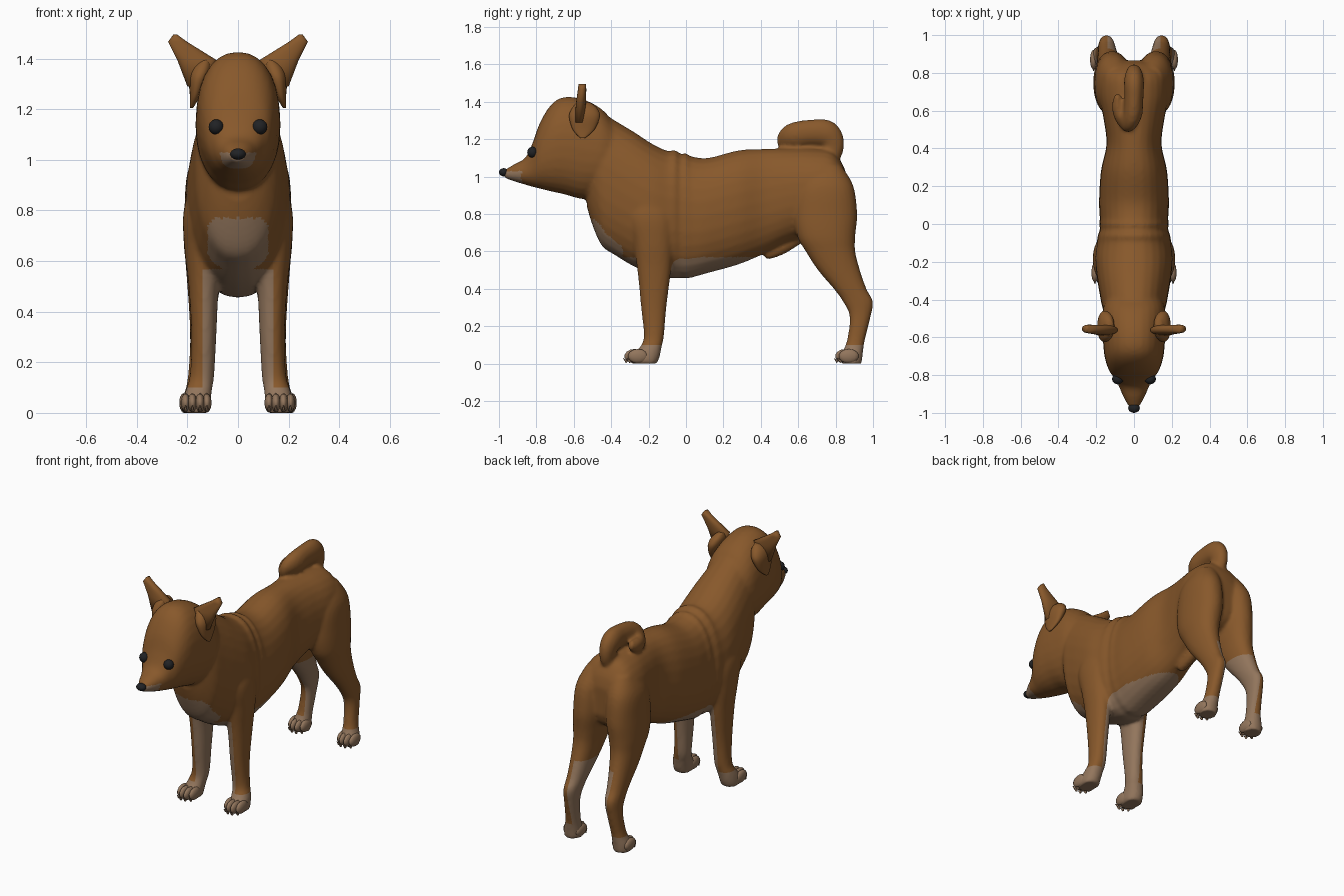
import bpy, bmesh
from math import sin, cos, pi, copysign
from mathutils import Vector, Matrix

cube = bpy.data.objects.get("Cube")
if cube:
    bpy.data.objects.remove(cube)


def material(name, rgb):
    m = bpy.data.materials.new(name)
    m.use_nodes = True
    m.diffuse_color = (*rgb, 1)
    m.node_tree.nodes["Principled BSDF"].inputs["Base Color"].default_value = (*rgb, 1)
    return m


BROWN = material("brown_fur", (0.245, 0.098, 0.024))
PALE = material("pale_fur", (0.29, 0.18, 0.108))
BLACK = material("black", (0.015, 0.016, 0.018))


def spline(rows, steps=5):
    """Catmull-Rom interpolation of station rows."""
    rows = [Vector(r) for r in rows]
    pts = [rows[0]] + rows + [rows[-1]]
    out = []
    for a, b, c, d in zip(pts, pts[1:], pts[2:], pts[3:]):
        for i in range(steps):
            t = i / steps
            out.append(b + (c - a) * (t / 2) + (a * 2 - b * 5 + c * 4 - d) * (t * t / 2)
                       + (b * 3 - a - c * 3 + d) * (t ** 3 / 2))
    return out + [rows[-1]]


def skin_rings(bm, rings):
    """Join rings of points into a closed tube."""
    rings = [[bm.verts.new(p) for p in ring] for ring in rings]
    n = len(rings[0])
    for a, b in zip(rings, rings[1:]):
        for i in range(n):
            j = (i + 1) % n
            bm.faces.new((a[i], a[j], b[j], b[i]))
    bm.faces.new(rings[0][::-1])
    bm.faces.new(rings[-1])


def oval(n=28, power=0.9):
    for i in range(n):
        c, s = cos(2 * pi * i / n), sin(2 * pi * i / n)
        yield copysign(abs(c) ** power, c), copysign(abs(s) ** power, s)


def loft_y(bm, rows):
    """Stations: y, top, bottom, half width."""
    skin_rings(bm, [[(w * c, y, (t + b) / 2 + (t - b) / 2 * s) for c, s in oval()]
                    for y, t, b, w in spline(rows)])


def loft_z(bm, rows, side, steps=5):
    """Stations: z, front y, back y, centre x, half width."""
    skin_rings(bm, [[(side * (x + w * c), (f + b) / 2 + (b - f) / 2 * s, z) for c, s in oval()]
                    for z, f, b, x, w in spline(rows, steps)])


def tube(bm, rows, flat=1):
    """Stations: x, y, z, radius."""
    pts = spline(rows)
    rings = []
    for i, p in enumerate(pts):
        d = (pts[min(i + 1, len(pts) - 1)] - pts[max(i - 1, 0)]).xyz.normalized()
        u = Vector((1, 0, 0))
        u = (u - d * u.dot(d)).normalized()
        v = d.cross(u)
        rings.append([p.xyz + (u * c * flat + v * s) * p.w for c, s in oval(16, 1)])
    skin_rings(bm, rings)


def ball(bm, pos, size, seg=20):
    mat = Matrix.Translation(pos) @ Matrix.Diagonal((*size, 1))
    bmesh.ops.create_uvsphere(bm, u_segments=seg, v_segments=seg // 2, radius=1, matrix=mat)


def finish(name, bm, *mats):
    bmesh.ops.recalc_face_normals(bm, faces=bm.faces)
    for f in bm.faces:
        f.smooth = True
    me = bpy.data.meshes.new(name)
    bm.to_mesh(me)
    bm.free()
    for m in mats:
        me.materials.append(m)
    ob = bpy.data.objects.new(name, me)
    bpy.context.collection.objects.link(ob)
    return ob


# Trunk and neck, with skin folds behind the shoulders
bm = bmesh.new()
loft_y(bm, [(-.53, 1.36, .84, .10), (-.50, 1.37, .74, .135), (-.45, 1.345, .63, .165),
            (-.38, 1.30, .58, .18), (-.28, 1.24, .52, .197), (-.18, 1.175, .48, .207),
            (-.10, 1.138, .46, .197), (-.06, 1.143, .455, .192), (-.03, 1.122, .458, .18),
            (0, 1.125, .455, .184), (.03, 1.108, .46, .181),
            (.12, 1.10, .485, .185), (.28, 1.14, .53, .175), (.42, 1.148, .588, .146),
            (.55, 1.15, .65, .16), (.68, 1.15, .68, .185), (.78, 1.135, .70, .18),
            (.84, 1.06, .74, .15), (.865, .98, .80, .08)])
# Head and muzzle
loft_y(bm, [(-.97, 1.035, .992, .026), (-.92, 1.065, .975, .054), (-.86, 1.10, .957, .08),
            (-.82, 1.18, .945, .101), (-.78, 1.29, .935, .13), (-.72, 1.385, .92, .152),
            (-.65, 1.425, .905, .162), (-.55, 1.413, .88, .167), (-.45, 1.36, .90, .165),
            (-.38, 1.28, .95, .14)])
# Legs
for side in (1, -1):
    loft_z(bm, [(.95, -.28, -.13, .11, .06), (.80, -.32, -.06, .125, .09),
                (.65, -.285, -.065, .13, .082), (.50, -.26, -.08, .135, .06),
                (.30, -.24, -.105, .135, .049), (.15, -.225, -.118, .142, .048),
                (.09, -.245, -.13, .155, .052), (.04, -.29, -.14, .163, .055),
                (0, -.29, -.155, .165, .054)], side)
    loft_z(bm, [(1.06, .68, .83, .09, .06), (.95, .60, .895, .11, .09),
                (.80, .575, .915, .115, .097), (.68, .595, .905, .125, .09),
                (.60, .64, .905, .13, .078), (.50, .705, .93, .135, .065),
                (.40, .79, .965, .14, .053), (.33, .84, 1, .145, .045),
                (.25, .875, .987, .15, .04), (.12, .86, .955, .16, .041),
                (.05, .83, .945, .17, .052), (0, .83, .94, .172, .052)], side)
# Curled tail
tube(bm, [(0, .76, 1.08, .055), (0, .785, 1.17, .062), (0, .75, 1.228, .074),
          (0, .67, 1.235, .07), (-.008, .58, 1.22, .07), (-.035, .545, 1.19, .062),
          (-.07, .575, 1.172, .052), (-.085, .63, 1.18, .044), (-.085, .685, 1.20, .024)], .72)
# Belly sheath
tube(bm, [(0, .62, .68, .03), (0, .52, .622, .034), (0, .45, .588, .029), (0, .422, .575, .018)])

# Fuse the parts into one smooth skin
blank = finish("blank", bm)
remesh = blank.modifiers.new("fuse", "REMESH")
remesh.mode = "VOXEL"
remesh.voxel_size = 0.011
soften = blank.modifiers.new("soften", "SMOOTH")
soften.factor = 0.5
soften.iterations = 5
graph = bpy.context.evaluated_depsgraph_get()
fused = bpy.data.meshes.new_from_object(blank.evaluated_get(graph))
bpy.data.objects.remove(blank)
bm = bmesh.new()
bm.from_mesh(fused)
bpy.data.meshes.remove(fused)

# Clean borders for the paws and inner legs
for co, no in (((0, 0, .1), (0, 0, 1)), ((.14, 0, 0), (1, 0, 0)), ((-.14, 0, 0), (1, 0, 0))):
    bmesh.ops.bisect_plane(bm, geom=bm.verts[:] + bm.edges[:] + bm.faces[:],
                           dist=1e-4, plane_co=co, plane_no=no)


def is_pale(p):
    x, y, z = abs(p.x), p.y, p.z
    paw = z < .1
    inner_leg = x < .14 and z < (.55 if y < .4 else .5)
    belly = z < .57 and x < .14 and y < .42
    bib = y < -.34 and z < .77 and x < .12 - max(0, z - .74)
    chin = y < -.88 and z < 1.03
    return paw or inner_leg or belly or bib or chin


for f in bm.faces:
    f.material_index = int(is_pale(f.calc_center_median()))
finish("body", bm, BROWN, PALE)

for side, label in ((1, "left"), (-1, "right")):
    # Ear: flat blunt blade leaning outwards from a folded base
    bm = bmesh.new()
    loft_z(bm, [(1.29, -.595, -.545, .165, .035), (1.395, -.588, -.535, .163, .077),
                (1.467, -.578, -.533, .239, .037), (1.495, -.574, -.535, .248, .008)], side, 1)
    loft_z(bm, [(1.205, -.565, -.54, .184, .006), (1.25, -.605, -.49, .17, .02),
                (1.32, -.625, -.46, .155, .039), (1.365, -.61, -.475, .142, .038),
                (1.395, -.585, -.51, .13, .02)], side)
    finish(label + "_ear", bm, BROWN)
    # Eye
    bm = bmesh.new()
    ball(bm, (side * .086, -.82, 1.13), (.03, .029, .03))
    finish(label + "_eye", bm, BLACK)
    # Toes with small claws
    for part, y, cx in (("front", -.275, .165), ("hind", .852, .172)):
        bm = bmesh.new()
        for off in (-.042, -.015, .015, .042):
            back = .018 if abs(off) > .03 else 0
            x = side * (cx + off)
            ball(bm, (x, y + back, .04), (.019, .054, .038), 14)
            claw = Matrix.Translation((x, y + back - .05, .018)) @ Matrix.Rotation(pi / 4, 4, "X")
            bmesh.ops.create_cone(bm, segments=8, radius1=.008, radius2=.002, depth=.028,
                                  cap_ends=True, matrix=claw)
        finish(f"{label}_{part}_toes", bm, PALE)

# Nose
bm = bmesh.new()
ball(bm, (0, -.974, 1.023), (.031, .026, .022))
finish("nose", bm, BLACK)
